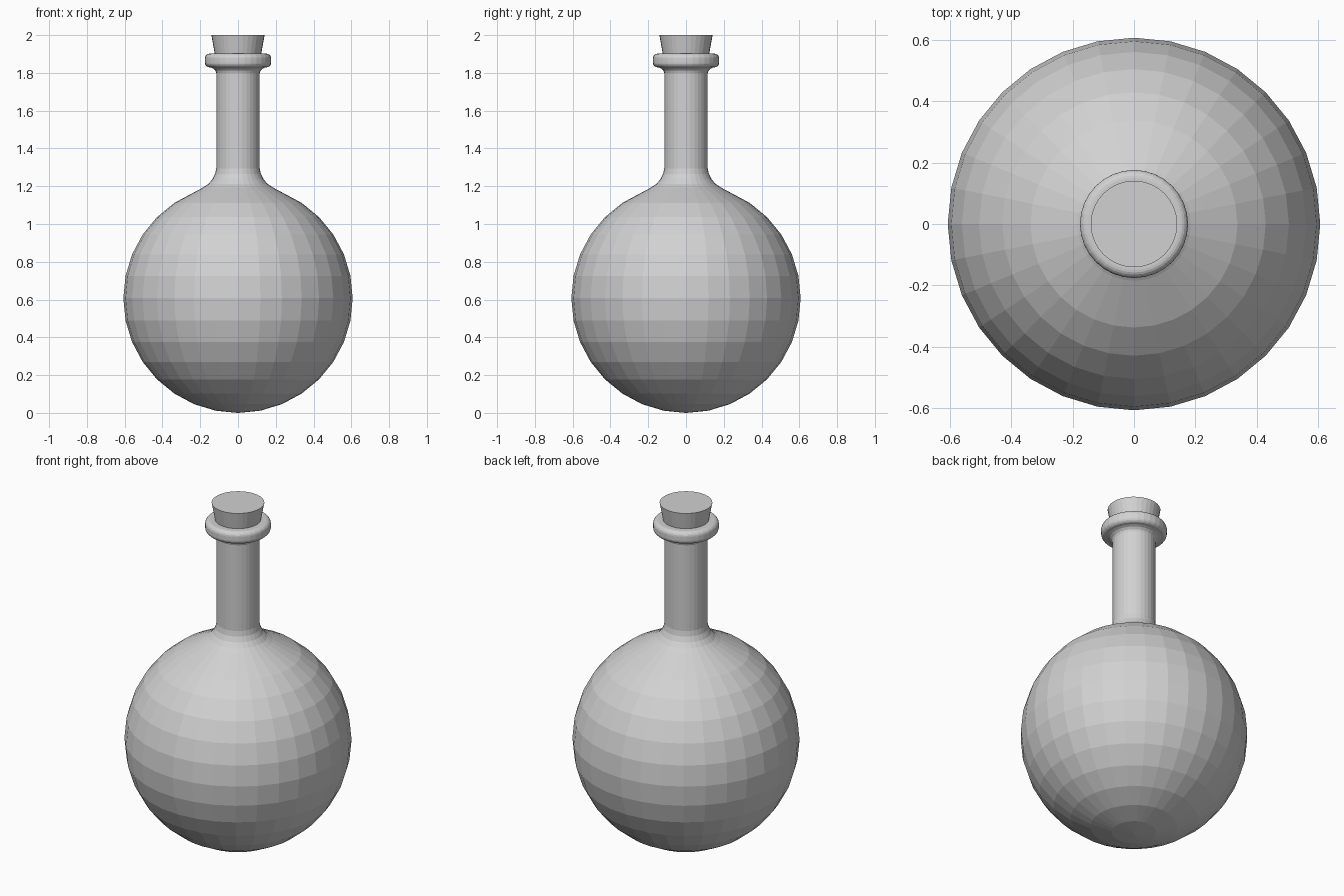
import bpy, bmesh
from math import sin, cos, pi, radians

SEGMENTS = 32

# Remove the default cube
cube = bpy.data.objects.get("Cube")
if cube:
    bpy.data.objects.remove(cube)

# Single plain grey
grey = bpy.data.materials.new("plain grey")
grey.use_nodes = True
colour = (0.64, 0.64, 0.64, 1)
grey.diffuse_color = colour
grey.node_tree.nodes["Principled BSDF"].inputs["Base Color"].default_value = colour


def lathe(name, profile):
    """Spin an (r, z) profile, bottom to top, into a flat-faced closed solid."""
    bm = bmesh.new()
    rings = []
    for r, z in profile:
        angles = [2 * pi * i / SEGMENTS for i in range(SEGMENTS)]
        rings.append([bm.verts.new((r * cos(a), r * sin(a), z)) for a in angles])
    for low, high in zip(rings, rings[1:]):
        for i in range(SEGMENTS):
            j = (i + 1) % SEGMENTS
            bm.faces.new((low[i], low[j], high[j], high[i]))
    bm.faces.new(rings[0][::-1])
    bm.faces.new(rings[-1])
    mesh = bpy.data.meshes.new(name)
    bm.to_mesh(mesh)
    bm.free()
    mesh.materials.append(grey)
    obj = bpy.data.objects.new(name, mesh)
    bpy.context.collection.objects.link(obj)
    return obj


def arc(cr, cz, radius, start, end, steps):
    """Points on a circular arc in the profile plane, angles in degrees."""
    angles = [radians(start + (end - start) * i / steps) for i in range(steps + 1)]
    return [(cr + radius * cos(a), cz + radius * sin(a)) for a in angles]


# Flask: round body, flared shoulder, straight neck, rolled lip
body = [(0.003, 0)] + arc(0, 0.607, 0.607, -78.75, 67.5, 13)
shoulder = [(0.185, 1.193), (0.157, 1.212), (0.135, 1.237), (0.121, 1.265), (0.115, 1.295)]
neck = [(0.115, 1.80), (0.119, 1.812), (0.13, 1.823), (0.145, 1.829)]
lip = arc(0.15, 1.855, 0.026, -70, 0, 4) + arc(0.15, 1.876, 0.026, 0, 90, 5)
lathe("flask", body + shoulder + neck + lip + [(0.118, 1.902)])

# Tapered stopper
lathe("stopper", [(0.112, 1.82), (0.123, 1.902), (0.141, 2.0)])
